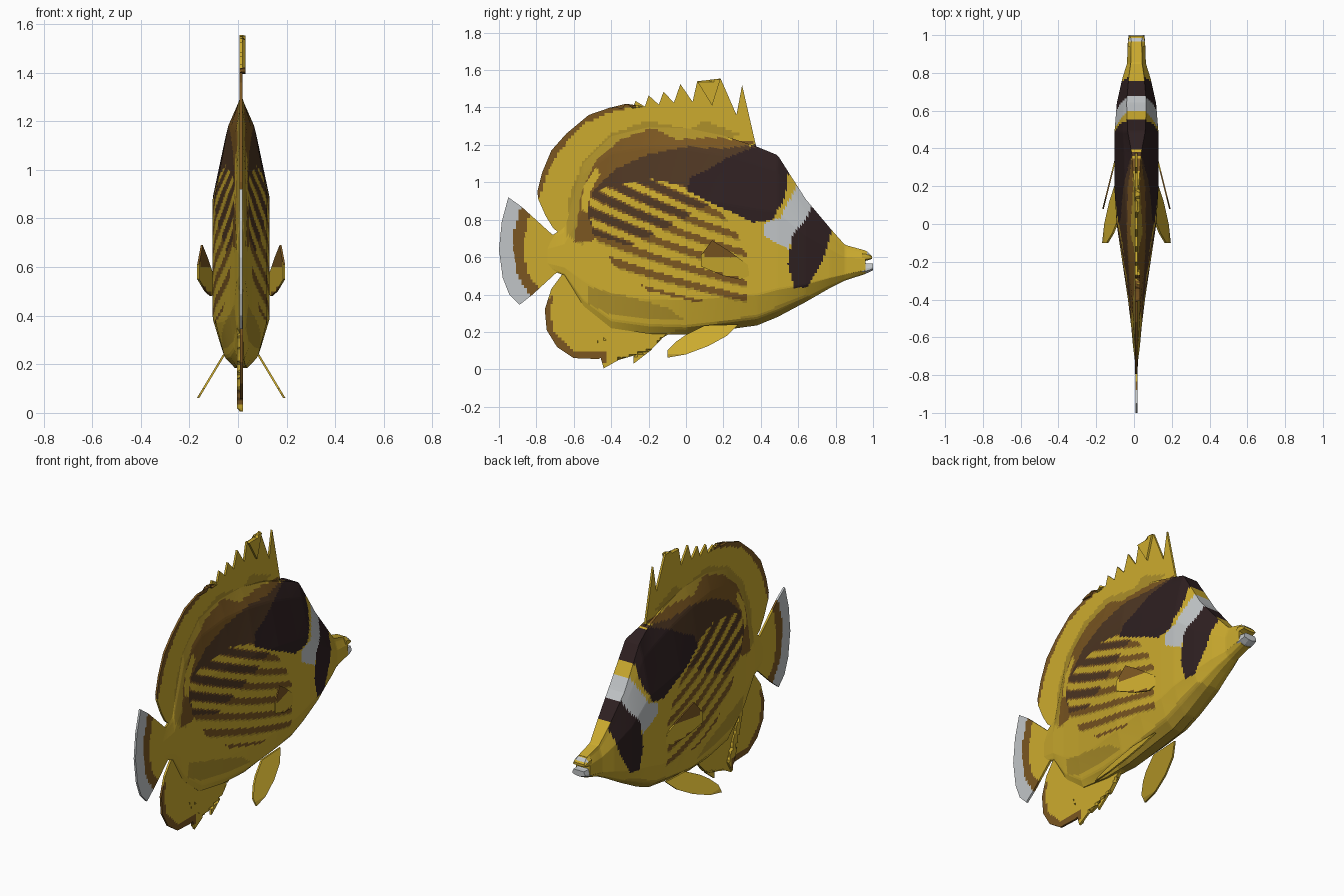
import bpy, bmesh
from mathutils import Vector

CX = 0.013  # centre plane of the fish


def lin(c):
    return tuple((v / 255) ** 2.2 for v in c) + (1.0,)


PALETTE = [("golden yellow", (203, 170, 50)), ("olive yellow", (172, 143, 46)),
           ("brown", (122, 87, 38)), ("dark brown", (80, 58, 40)),
           ("near black", (50, 37, 38)), ("pale grey", (192, 196, 198))]
MATS = []
for n, c in PALETTE:
    m = bpy.data.materials.new(n)
    m.diffuse_color = lin(c)
    MATS.append(m)
YELLOW, OLIVE, BROWN, DARK, BLACK, PALE = range(6)

# Painted regions in side view (y, z); the first match wins
REGIONS = [
    (BLACK, [(.69, .86), (.78, .74), (.765, .69), (.73, .58), (.65, .44), (.58, .435),
             (.545, .56), (.57, .72), (.64, .80), (.67, .87)]),
    (PALE, [(.60, .99), (.70, .86), (.64, .80), (.57, .72), (.55, .64), (.42, .71),
            (.42, .78), (.50, .81), (.55, .90)]),
    (BLACK, [(.50, 1.16), (.55, 1.07), (.53, .92), (.46, .80), (.36, .785), (.25, .84),
             (.13, .89), (.0, .96), (.03, 1.03), (.12, 1.07), (.22, 1.13), (.37, 1.19)]),
    (YELLOW, [(-.48, 1.08), (-.46, 1.04), (-.51, .95), (-.53, .84), (-.56, .86), (-.55, .97)]),
]
STRIPED = [(-.52, .92), (-.42, .98), (-.2, 1.02), (.0, .98), (.15, .88), (.26, .76),
           (.32, .62), (.32, .36), (.05, .36), (-.2, .42), (-.38, .55), (-.50, .72)]
STRIPE_DARK = [(-.54, .92), (-.3, 1.06), (.1, 1.0), (.12, .88), (-.1, .76), (-.3, .66), (-.5, .72)]
BACK = [
    (DARK, [(.38, 1.2), (.2, 1.18), (.0, 1.19), (-.2, 1.15), (-.38, 1.07), (-.5, .95),
            (-.53, .82), (-.48, .72), (-.42, .76), (-.42, .9), (-.2, .98), (.1, .92), (.4, 1.0)]),
    (BROWN, [(.38, 1.21), (.15, 1.24), (-.05, 1.23), (-.18, 1.29), (-.35, 1.23), (-.48, 1.12),
             (-.56, .95), (-.58, .8), (-.60, .68), (-.5, .68), (-.46, .8), (-.4, 1.0), (0, 1.1)]),
    (OLIVE, [(.3, 1.25), (.1, 1.33), (.02, 1.28), (-.2, 1.33), (-.4, 1.26), (-.54, 1.13),
             (-.62, .95), (-.64, .72), (-.55, .66), (-.5, 1.0), (0, 1.2)]),
    (OLIVE, [(-.52, .44), (-.35, .40), (-.1, .33), (.0, .26), (-.15, .27), (-.4, .29), (-.52, .35)]),
    (OLIVE, [(.1, .235), (.4, .30), (.64, .40), (.7, .36), (.38, .2), (.0, .15), (-.1, .2)]),
]
DORSAL_EDGE = [(-.26, 1.41), (-.4, 1.43), (-.54, 1.39), (-.66, 1.28), (-.74, 1.18), (-.80, 1.05),
               (-.82, .90), (-.785, .92), (-.755, 1.0), (-.72, 1.1), (-.65, 1.2), (-.55, 1.31), (-.42, 1.37)]
ANAL_EDGE = [(-.42, .09), (-.60, .10), (-.71, .2), (-.725, .33), (-.70, .40), (-.78, .36),
             (-.78, .17), (-.64, .04), (-.42, .04)]
TAIL_PALE = [(-.86, .90), (-.88, .875), (-.92, .74), (-.925, .64), (-.90, .5), (-.82, .37),
             (-.9, .3), (-1.05, .45), (-1.05, .7), (-.96, .98)]
TAIL_BROWN = [(-.82, .86), (-.85, .8), (-.868, .64), (-.85, .52), (-.77, .41), (-.83, .35),
              (-.95, .5), (-.95, .75), (-.88, .92)]


def inside(p, poly):
    y, z = p
    hit = False
    for (y1, z1), (y2, z2) in zip(poly, poly[1:] + poly[:1]):
        if (z1 > z) != (z2 > z) and y < (y2 - y1) * (z - z1) / (z2 - z1) + y1:
            hit = not hit
    return hit


def first_match(p, regions, default=YELLOW):
    return next((c for c, poly in regions if inside(p, poly)), default)


def body_paint(p):
    c = first_match(p, REGIONS, None)
    if c is not None:
        return c
    if inside(p, STRIPED):
        y, z = p
        f = ((z + (.12 + .32 * z) * y) / .088) % 1
        strong = inside(p, STRIPE_DARK)
        duty = .62 if strong else .42
        if f < duty:
            return DARK if strong and .1 < f < duty - .08 else BROWN
        return OLIVE if f > .9 and not strong else YELLOW
    return first_match(p, BACK)


def dorsal_paint(p):
    return BROWN if inside(p, DORSAL_EDGE) else first_match(p, BACK)


def anal_paint(p):
    return BROWN if inside(p, ANAL_EDGE) else first_match(p, BACK)


def tail_paint(p):
    return first_match(p, [(PALE, TAIL_PALE), (BROWN, TAIL_BROWN)])


def finish(bm, name, paint):
    bmesh.ops.recalc_face_normals(bm, faces=bm.faces[:])
    for f in bm.faces:
        c = f.calc_center_median()
        f.material_index = paint((c.y, c.z))
    me = bpy.data.meshes.new(name)
    bm.to_mesh(me)
    bm.free()
    for m in MATS:
        me.materials.append(m)
    ob = bpy.data.objects.new(name, me)
    bpy.context.collection.objects.link(ob)
    return ob


def interp(table, x):
    for a, b in zip(table, table[1:]):
        if x <= b[0]:
            t = (x - a[0]) / (b[0] - a[0])
            return [u + (v - u) * t for u, v in zip(a, b)]
    return list(table[-1])


def loft(name, stations, paint, ny, nt):
    """Skin flat-sided sections; stations are (y, bottom, top, half width, top ratio)."""
    bm = bmesh.new()
    rings = []
    y0, y1 = stations[0][0], stations[-1][0]
    for i in range(ny + 1):
        y, zb, zt, hw, top = interp(stations, y0 + (y1 - y0) * i / ny)
        prof = [(0, .25), (.04, .65), (.17, 1), (.65, 1), (.9, .5 + top * .3), (1, top)]
        side = [(hw * interp(prof, j / nt)[1], zb + (zt - zb) * j / nt) for j in range(nt + 1)]
        pts = side + [(-x, z) for x, z in reversed(side)]
        rings.append([bm.verts.new((CX + x, y, z)) for x, z in pts])
    n = len(rings[0])
    for a, b in zip(rings, rings[1:]):
        for j in range(n):
            bm.faces.new((a[j], a[(j + 1) % n], b[(j + 1) % n], b[j]))
    bm.faces.new(rings[0])
    bm.faces.new(rings[-1])
    return finish(bm, name, paint)


def fin(name, outline, paint, thick=.012, step=.015, xfun=lambda y, z: 0.0):
    """Thin plate from a side outline, diced so that the paint rule can follow it."""
    bm = bmesh.new()
    bm.faces.new([bm.verts.new((0, y, z)) for y, z in outline])
    bmesh.ops.triangulate(bm, faces=bm.faces[:])
    for axis in (0, 1):
        no = Vector((0, 1 - axis, axis))
        v = min(p[axis] for p in outline) + step
        while v < max(p[axis] for p in outline):
            bmesh.ops.bisect_plane(bm, geom=bm.verts[:] + bm.edges[:] + bm.faces[:],
                                   plane_co=no * v, plane_no=no, dist=1e-5)
            v += step
    bmesh.ops.solidify(bm, geom=bm.faces[:], thickness=thick)
    mid = sum(v.co.x for v in bm.verts) / len(bm.verts)
    for v in bm.verts:
        v.co.x += CX - mid + xfun(v.co.y, v.co.z)
    return finish(bm, name, paint)


# Body, from the tail root to the snout
loft("body", [(-.74, .54, .70, .006, .5), (-.65, .50, .76, .018, .3), (-.55, .34, 1.12, .027, .1),
              (-.4, .22, 1.26, .045, .06), (-.2, .19, 1.30, .075, .05), (0, .185, 1.29, .105, .05),
              (.2, .21, 1.25, .117, .1), (.38, .235, 1.19, .117, .22), (.49, .28, 1.145, .116, .4),
              (.64, .36, .91, .104, .5), (.77, .435, .755, .075, .55), (.85, .475, .665, .05, .6),
              (.96, .51, .635, .046, .6)], body_paint, 150, 84)

# Lips
loft("upper_lip", [(.94, .575, .64, .046, .6), (.97, .582, .63, .045, .6), (.995, .59, .605, .04, .8)],
     lambda p: PALE if p[0] > .965 and p[1] > .612 else YELLOW, 6, 6)
loft("lower_lip", [(.94, .505, .575, .046, .8), (.97, .515, .565, .045, .8), (1.0, .53, .565, .042, .8)],
     lambda p: PALE, 4, 4)

# Dorsal fin: spines in front, rounded lobe behind
spines = [(.38, 1.17), (.30, 1.52), (.27, 1.36), (.185, 1.555), (.14, 1.41), (.06, 1.54), (.035, 1.43),
          (-.03, 1.525), (-.065, 1.425), (-.12, 1.485), (-.145, 1.415), (-.20, 1.465), (-.22, 1.405),
          (-.27, 1.435), (-.285, 1.395), (-.32, 1.42), (-.34, 1.395)]
lobe = [(-.41, 1.398), (-.52, 1.36), (-.64, 1.26), (-.72, 1.17), (-.77, 1.05), (-.795, .95),
        (-.79, .91), (-.75, .82), (-.71, .755), (-.66, .715), (-.58, .68), (-.45, .9), (-.2, 1.1), (.2, 1.12)]
fin("dorsal_fin", spines + lobe, dorsal_paint)

# Anal fin
fin("anal_fin", [(.0, .3), (-.09, .19), (-.13, .165), (-.19, .10), (-.28, .03), (-.28, .075), (-.36, .05),
                 (-.44, .005), (-.395, .085), (-.47, .055), (-.60, .06), (-.69, .12), (-.745, .21),
                 (-.755, .32), (-.72, .43), (-.66, .51), (-.60, .56), (-.4, .6)], anal_paint)

# Tail fin
fin("tail_fin", [(-.60, .70), (-.68, .70), (-.72, .725), (-.88, .87), (-.95, .92), (-.985, .79), (-1.0, .64),
                 (-.98, .49), (-.945, .40), (-.89, .345), (-.82, .40), (-.70, .51), (-.64, .55), (-.60, .57)],
    tail_paint)

# Paired fins, mirrored left and right
for s, side in ((1, "right"), (-1, "left")):
    fin("pectoral_fin_" + side, [(.34, .50), (.33, .56), (.22, .64), (.14, .69), (.08, .61), (.08, .55), (.20, .50), (.29, .48)],
        lambda p: BROWN if p[1] > .60 + .1 * (.2 - p[0]) or p[1] < .51 - .25 * (p[0] - .2) else YELLOW, .008, .02,
        lambda y, z: s * (.112 + (.34 - y) * .25))
    fin("pelvic_fin_" + side, [(.28, .24), (.22, .18), (.12, .125), (.0, .08), (-.10, .062),
                               (-.10, .10), (-.05, .15), (.0, .185), (.1, .235)],
        lambda p: OLIVE if p[1] < .085 else YELLOW, .01, .02,
        lambda y, z: s * (.07 + (.24 - z) * .6))
